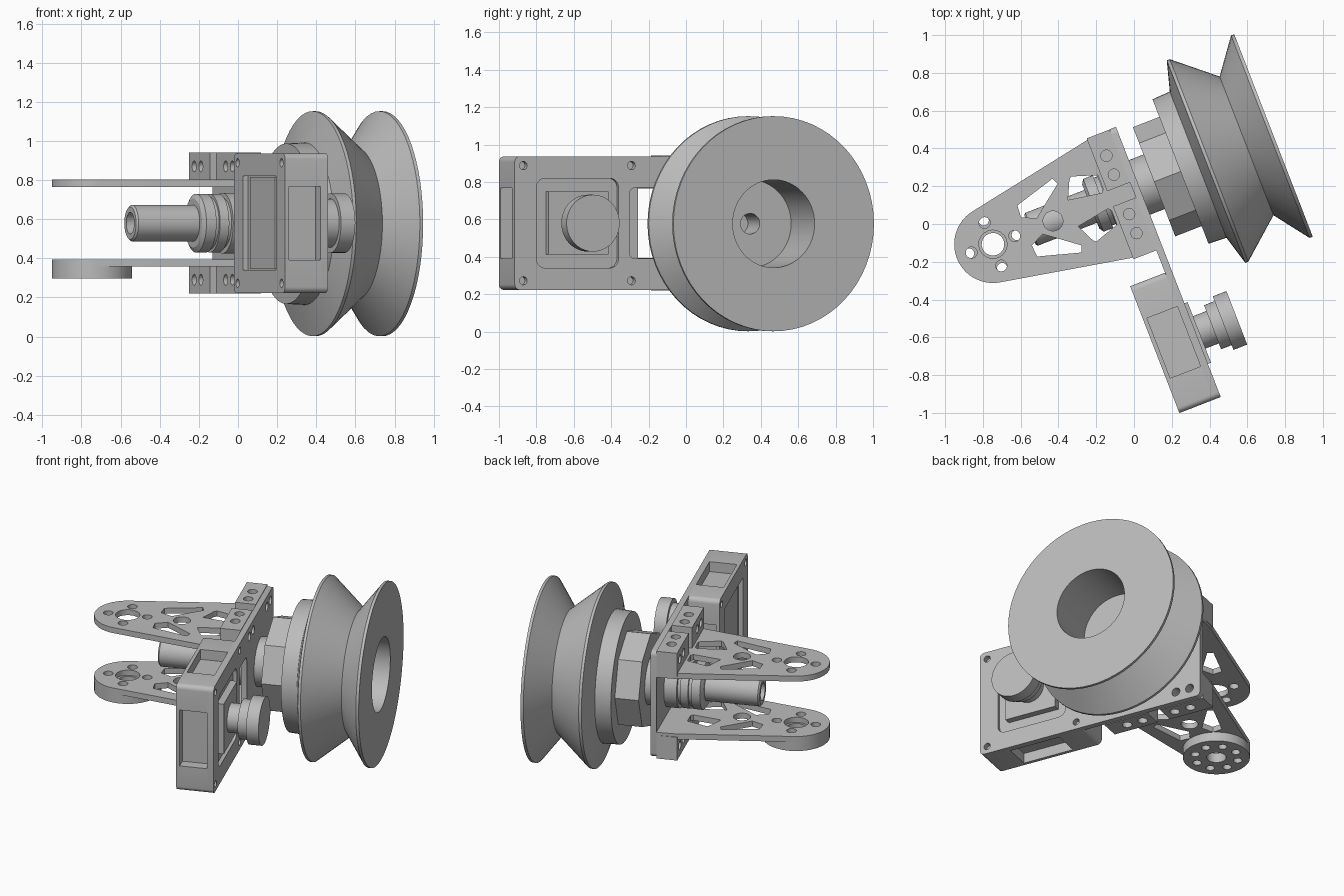
import bpy, bmesh, math
from mathutils import Matrix

cube = bpy.data.objects.get("Cube")
if cube:
    bpy.data.objects.remove(cube, do_unlink=True)

TURN = Matrix.Rotation(math.radians(21.2), 4, 'Z')   # whole assembly is turned about z
CY, CZ = 0.17, 0.58                                  # shaft axis
BY = -0.66                                           # centre of the square housing

grey = bpy.data.materials.new("machined grey")
grey.use_nodes = True
grey.diffuse_color = (0.5, 0.5, 0.5, 1)
grey.node_tree.nodes["Principled BSDF"].inputs["Base Color"].default_value = (0.5, 0.5, 0.5, 1)


def make(name, bm):
    bmesh.ops.recalc_face_normals(bm, faces=bm.faces)
    mesh = bpy.data.meshes.new(name)
    bm.to_mesh(mesh)
    bm.free()
    mesh.materials.append(grey)
    ob = bpy.data.objects.new(name, mesh)
    bpy.context.collection.objects.link(ob)
    return ob


def prism(name, axis, pts, lo, hi):
    """Extrude a 2D outline along an axis."""
    place = {'x': lambda a, b, t: (t, a, b),
             'y': lambda a, b, t: (a, t, b),
             'z': lambda a, b, t: (a, b, t)}[axis]
    bm = bmesh.new()
    ends = [[bm.verts.new(place(a, b, t)) for a, b in pts] for t in (lo, hi)]
    for loop in ends:
        bm.faces.new(loop)
    n = len(pts)
    for i in range(n):
        j = (i + 1) % n
        bm.faces.new((ends[0][i], ends[0][j], ends[1][j], ends[1][i]))
    return make(name, bm)


def arc(a, b, r, start=0, sweep=360, n=32):
    steps = n if sweep == 360 else n - 1
    angles = [math.radians(start + sweep * i / steps) for i in range(n)]
    return [(a + r * math.cos(t), b + r * math.sin(t)) for t in angles]


def rect(a, b, ha, hb, r=0):
    if not r:
        return [(a - ha, b - hb), (a + ha, b - hb), (a + ha, b + hb), (a - ha, b + hb)]
    pts = []
    for k, (sa, sb) in enumerate(((1, 1), (-1, 1), (-1, -1), (1, -1))):
        pts += arc(a + sa * (ha - r), b + sb * (hb - r), r, 90 * k, 90, 6)
    return pts


def lathe(name, profile, cy, cz, closed=False, n=64):
    """Spin an (x, radius) profile about an axis parallel to x."""
    bm = bmesh.new()
    rings = [[bm.verts.new((x, y, z)) for y, z in arc(cy, cz, r, n=n)] for x, r in profile]
    pairs = list(zip(rings, rings[1:]))
    if closed:
        pairs.append((rings[-1], rings[0]))
    else:
        bm.faces.new(rings[0])
        bm.faces.new(rings[-1])
    for p, q in pairs:
        for i in range(n):
            j = (i + 1) % n
            bm.faces.new((p[i], p[j], q[j], q[i]))
    return make(name, bm)


def cut(ob, cutters):
    for c in cutters:
        m = ob.modifiers.new("cut", 'BOOLEAN')
        m.operation, m.solver, m.object = 'DIFFERENCE', 'EXACT', c
    dg = bpy.context.evaluated_depsgraph_get()
    mesh = bpy.data.meshes.new_from_object(ob.evaluated_get(dg))
    ob.modifiers.clear()
    ob.data = mesh
    for c in cutters:
        bpy.data.objects.remove(c, do_unlink=True)


def hole(axis, a, b, r, lo, hi):
    return prism("cutter", axis, arc(a, b, r, n=20), lo, hi)


# Grooved wheel with hollow face
lathe("grooved_wheel", [(0.33, 0.055), (0.33, 0.41), (0.43, 0.415), (0.475, 0.575),
                        (0.492, 0.575), (0.705, 0.394), (0.84, 0.575), (0.858, 0.575),
                        (0.858, 0.235), (0.51, 0.235), (0.51, 0.055)], CY, 0.577, True)
prism("wheel_hub", 'x', arc(CY, CZ, 0.31, n=8), 0.18, 0.335)

# Hollow shaft and its bearing collar
lathe("shaft", [(-0.525, 0.055), (-0.525, 0.083), (-0.515, 0.093), (0.17, 0.093),
                (0.17, 0.055)], CY, CZ, True)
lathe("bearing_collar", [(-0.18, 0.125), (-0.165, 0.15), (-0.11, 0.15), (-0.11, 0.135),
                         (-0.09, 0.135), (-0.09, 0.15), (-0.04, 0.15), (-0.04, 0.13),
                         (-0.02, 0.13), (-0.02, 0.155), (0.185, 0.155)], CY, CZ)

# Long mounting plate
BOLTS_Y = (CY + 0.27, CY + 0.175, CY - 0.175, CY - 0.27)
plate = prism("mounting_plate", 'x', rect(-0.253, CZ, 0.767, 0.357, 0.03), 0.06, 0.097)
cuts = [prism("cutter", 'x', rect(-0.265, CZ, 0.095, 0.19, 0.03), 0, 0.2),
        prism("cutter", 'x', rect(BY, CZ, 0.236, 0.24, 0.05), 0.072, 0.2)]
for dz in (-1, 1):
    cuts += [hole('x', BY + s * 0.31, CZ + dz * 0.308, 0.022, 0.03, 0.2) for s in (-1, 1)]
    cuts += [hole('x', y, CZ + dz * 0.29, 0.028, 0, 0.2) for y in BOLTS_Y]
cut(plate, cuts)

# Clamp blocks, one pair above and one pair below the arms
for dz, level in ((-1, "lower"), (1, "upper")):
    for s, side in ((-1, "front"), (1, "back")):
        block = prism(f"{level}_{side}_block", 'z', rect(-0.005, CY + s * 0.193, 0.065, 0.15),
                      *sorted((CZ + dz * 0.205, CZ + dz * 0.361)))
        cuts = [hole('x', CY + s * d, CZ + dz * 0.29, 0.028, -0.2, 0.2) for d in (0.175, 0.27)]
        cuts += [hole('z', -0.005, CY + s * d, 0.03, 0, 1.2) for d in (0.112, 0.22)]
        cut(block, cuts)

# Tapered arms with lightening holes
EX = -0.735
SLOTS = ([(-0.545, 0.08), (-0.54, 0.145), (-0.315, 0.21), (-0.3, 0.175), (-0.47, 0.045)],
         [(-0.28, 0.075), (-0.1, 0.045), (-0.085, 0.06), (-0.085, 0.14), (-0.22, 0.185), (-0.235, 0.17)])
for dz, level in ((-1, "lower"), (1, "upper")):
    outline = arc(EX, CY, 0.205, 101, 158, 28) + [(-0.05, CY - 0.338), (0.06, CY - 0.343),
                                                  (0.06, CY + 0.343), (-0.05, CY + 0.338)]
    arm = prism(f"{level}_arm", 'z', outline, *sorted((CZ + dz * 0.185, CZ + dz * 0.222)))
    cuts = [hole('z', EX, CY, 0.075, 0, 1.2), hole('z', -0.394, CY, 0.053, 0, 1.2)]
    cuts += [hole('z', a, b, 0.03, 0, 1.2) for a, b in arc(EX, CY, 0.122, n=4)]
    for slot in SLOTS:
        for s in (-1, 1):
            cuts.append(prism("cutter", 'z', [(a, CY + s * b) for a, b in slot], 0, 1.2))
    cut(arm, cuts)

# Round foot under the lower arm
foot = prism("arm_foot", 'z', arc(EX, CY, 0.205, n=48), 0.297, 0.36)
cut(foot, [hole('z', EX, CY, 0.06, 0, 1)]
    + [hole('z', a, b, 0.027, 0, 1) for a, b in arc(EX, CY, 0.135, n=8)])

# Square housing with a pocket in every side
housing = prism("housing", 'x', rect(BY, CZ, 0.36, 0.357, 0.03), -0.138, 0.062)
cuts = [prism("cutter", 'x', rect(BY, CZ, 0.235, 0.24), -0.2, -0.11)]
for s in (-1, 1):
    ends = sorted((s * 0.29, s * 0.5))
    cuts.append(prism("cutter", 'z', rect(-0.03, BY, 0.086, 0.17), *[CZ + e for e in ends]))
    cuts.append(prism("cutter", 'y', rect(-0.03, CZ, 0.086, 0.188), *[BY + e for e in ends]))
    cuts += [hole('x', BY + s * 0.31, CZ + t * 0.308, 0.022, -0.2, -0.1) for t in (-1, 1)]
cut(housing, cuts)
prism("housing_back_panel", 'x', rect(BY, CZ, 0.175, 0.235), -0.112, -0.122)

# Knob on a square base
prism("knob_base", 'x', rect(BY, CZ, 0.172, 0.168), 0.065, 0.115)
lathe("knob", [(0.11, 0.092), (0.19, 0.092), (0.19, 0.125), (0.25, 0.125),
               (0.25, 0.152), (0.328, 0.152)], BY, CZ)

# Turn everything and keep hard edges sharp
for ob in bpy.context.collection.objects:
    if ob.type == 'MESH' and grey.name in ob.data.materials:
        ob.data.transform(TURN)
        ob.data.shade_smooth()
        ob.data.set_sharp_from_angle(angle=math.radians(25))
